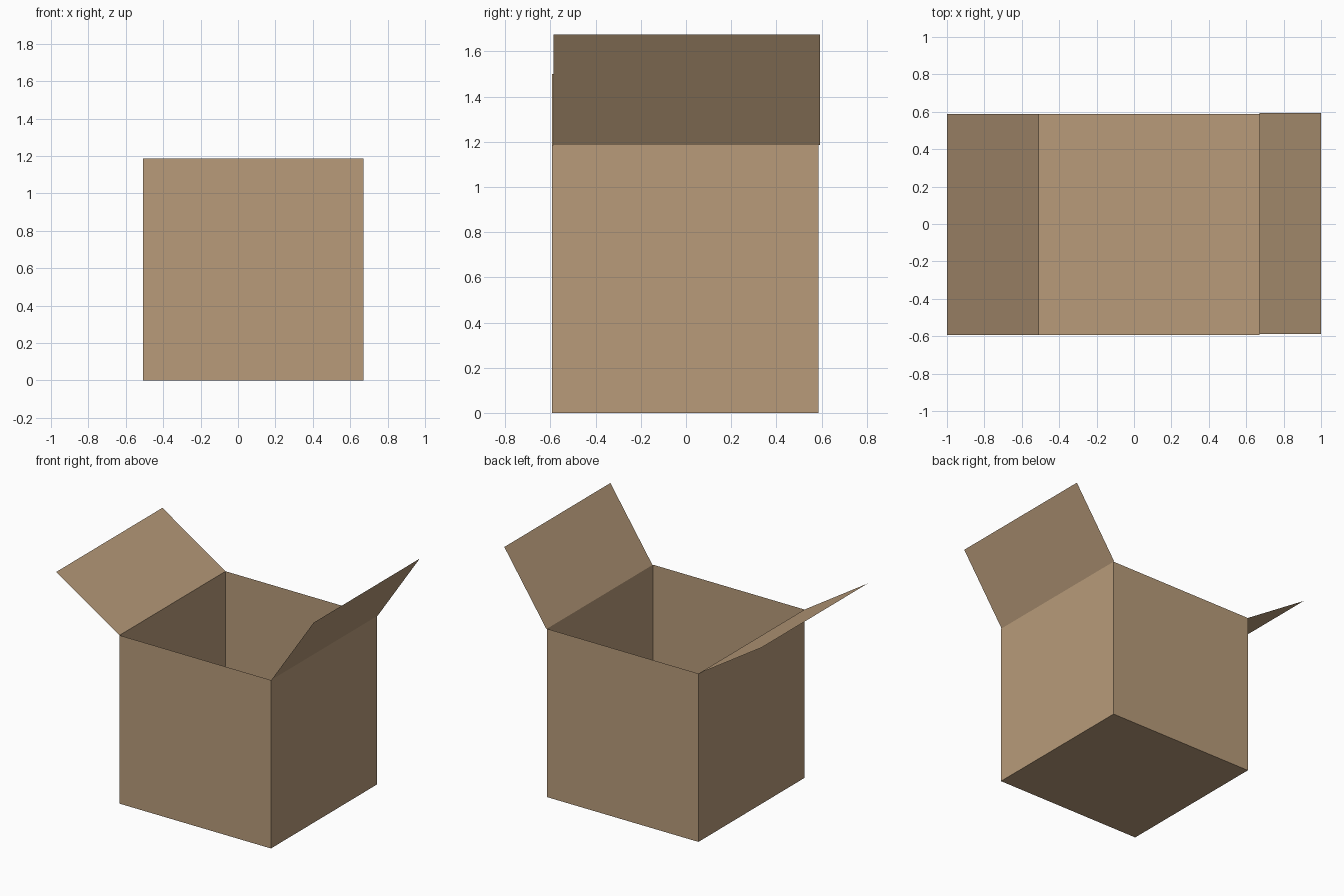
import bpy, bmesh

if "Cube" in bpy.data.objects:
    bpy.data.objects.remove(bpy.data.objects["Cube"])

# Cardboard colour shared by every part
card = bpy.data.materials.new("cardboard_brown")
card.diffuse_color = (0.48, 0.33, 0.195, 1.0)
card.use_nodes = True
card.node_tree.nodes["Principled BSDF"].inputs["Base Color"].default_value = card.diffuse_color

X0, X1 = -0.508, 0.672      # box sides
Y0, Y1 = -0.593, 0.587      # box front and back
H = 1.185                   # rim height


def add_sheet(name, faces):
    """One object from thin card panels, each given by its corners."""
    bm = bmesh.new()
    for corners in faces:
        bm.faces.new([bm.verts.new(c) for c in corners])
    bmesh.ops.remove_doubles(bm, verts=bm.verts, dist=1e-5)
    bmesh.ops.recalc_face_normals(bm, faces=bm.faces)
    mesh = bpy.data.meshes.new(name)
    bm.to_mesh(mesh)
    bm.free()
    mesh.materials.append(card)
    obj = bpy.data.objects.new(name, mesh)
    bpy.context.collection.objects.link(obj)
    return obj


# Open-topped box: floor plus four walls
base = [(X0, Y0), (X1, Y0), (X1, Y1), (X0, Y1)]
panels = [[(x, y, 0) for x, y in reversed(base)]]
for (xa, ya), (xb, yb) in zip(base, base[1:] + base[:1]):
    panels.append([(xa, ya, 0), (xb, yb, 0), (xb, yb, H), (xa, ya, H)])
add_sheet("box_body", panels)


# Raised lid flaps hinged on the left and right rims
def add_flap(name, hinge_x, tip_x, tip_z, y0, y1):
    add_sheet(name, [[(hinge_x, y0, H), (hinge_x, y1, H),
                      (tip_x, y1, tip_z), (tip_x, y0, tip_z)]])


add_flap("left_flap", X0, -1.0, 1.50, Y0, Y1)
add_flap("right_flap", X1, 1.0, 1.675, -0.587, 0.593)
